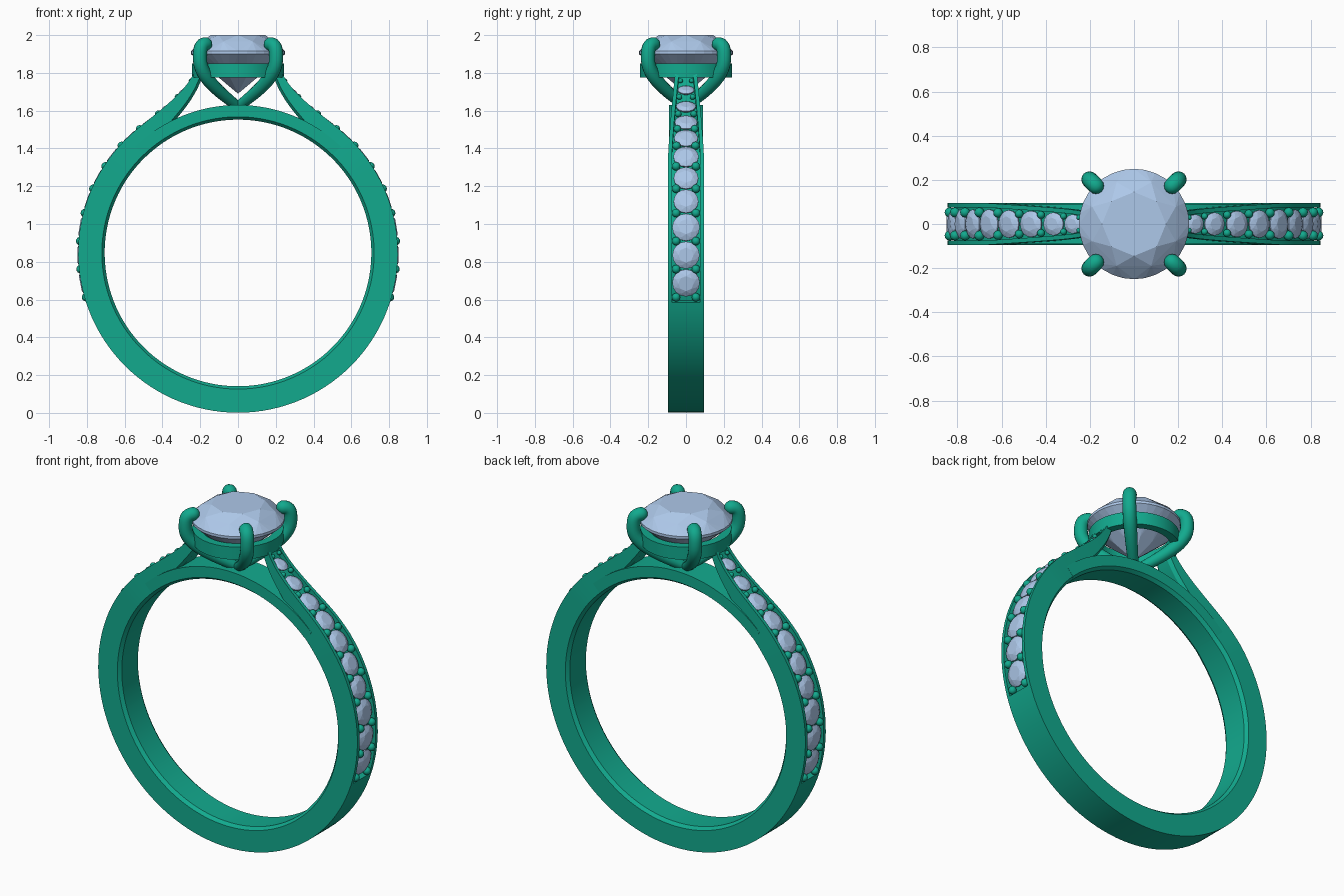
import bpy, bmesh
from math import sin, cos, pi, radians, sqrt
from mathutils import Vector, Matrix

if "Cube" in bpy.data.objects:
    bpy.data.objects.remove(bpy.data.objects["Cube"])

CZ, R_OUT, R_IN = 0.847, 0.846, 0.706


def material(name, color):
    m = bpy.data.materials.new(name)
    m.diffuse_color = color
    m.use_nodes = True
    m.node_tree.nodes["Principled BSDF"].inputs["Base Color"].default_value = m.diffuse_color
    return m


METAL = material("metal_green", (0.006, 0.40, 0.27, 1))
GEM = material("gem_blue", (0.42, 0.58, 0.82, 1))


def finish(name, bm, mat, smooth=True):
    bmesh.ops.remove_doubles(bm, verts=bm.verts, dist=1e-5)
    bmesh.ops.recalc_face_normals(bm, faces=bm.faces)
    me = bpy.data.meshes.new(name)
    bm.to_mesh(me)
    bm.free()
    me.materials.append(mat)
    ob = bpy.data.objects.new(name, me)
    bpy.context.collection.objects.link(ob)
    if smooth:
        bpy.ops.object.select_all(action='DESELECT')
        ob.select_set(True)
        bpy.context.view_layer.objects.active = ob
        bpy.ops.object.shade_smooth_by_angle(angle=radians(32))
    return ob


def loft(name, loops, closed=False, caps=(True, True), mat=METAL):
    bm = bmesh.new()
    rings = [[bm.verts.new(p) for p in lp] for lp in loops]
    n = len(rings[0])
    for i in range(len(rings) - (0 if closed else 1)):
        a, b = rings[i], rings[(i + 1) % len(rings)]
        for j in range(n):
            bm.faces.new((a[j], a[(j + 1) % n], b[(j + 1) % n], b[j]))
    if not closed:
        for ring, cap in zip((rings[0], rings[-1]), caps):
            if cap:
                bm.faces.new(ring)
    return finish(name, bm, mat)


def bezier(p, t):
    p = [Vector(q) for q in p]
    s = 1 - t
    return p[0]*s**3 + p[1]*3*s*s*t + p[2]*3*s*t*t + p[3]*t**3


def on_circle(r, deg):
    a = radians(deg)
    return Vector((r*cos(a), CZ + r*sin(a)))


def half_width(z):
    return 0.095 - 0.04 * max(0, (z - 1.35) / 0.47) ** 1.3


def section(i, o, w, depth):
    # band cross-section: softened inner edge, outer rails and channel floor
    n = (o - i).normalized()
    c, b, f = w - 0.02, i + n*0.015, o - n*depth
    half = [(w - 0.02, i), (w, b), (w, o), (c, o), (c, f)]
    pts = [(-y, p) for y, p in half] + half[::-1]
    return [(p.x, y, p.y) for y, p in pts]


# Shank: right half, from the bottom round and up into the raised shoulder
DEPTH, START = 0.03, -18
pairs = [(on_circle(R_IN, a), on_circle(R_OUT, a), 0) for a in range(-90, START + 1, 3)]
pairs += [(on_circle(R_IN, a), on_circle(R_OUT, a), DEPTH) for a in [START] + list(range(-16, 50, 3))]
in_curve = [on_circle(R_IN, 50), (0.36, 1.54), (0.24, 1.62), (0.185, 1.79)]
out_curve = [on_circle(R_OUT, 50), (0.40, 1.614), (0.27, 1.70), (0.222, 1.825)]
pairs += [(bezier(in_curve, k/18), bezier(out_curve, k/18), DEPTH) for k in range(19)]
shank = loft("shank", [section(i, o, half_width(o.y), d) for i, o, d in pairs], caps=(False, True))
mirror = shank.modifiers.new("mirror", 'MIRROR')
mirror.use_axis[0] = True

# Bridge closing the finger hole under the head
loft("bridge", [section(on_circle(R_IN - 0.0005, a), on_circle(0.783, a), 0.09, 0)
                for a in range(46, 135, 2)])

# Gallery ring under the centre stone
profile = [(0.243, 1.775), (0.243, 1.85), (0.197, 1.85), (0.197, 1.775)]
loft("gallery_ring", [[(r*cos(k*pi/32), r*sin(k*pi/32), z) for r, z in profile]
                      for k in range(64)], closed=True)

# Four prongs, rising from the bridge and curling over the girdle
leg = [(0, 1.62), (0.08, 1.67), (0.28, 1.76), (0.285, 1.87)]
hook = [(0.285, 1.87), (0.287, 1.925), (0.28, 1.95), (0.245, 1.952)]
path = [bezier(leg, k/14) for k in range(14)] + [bezier(hook, k/8) for k in range(9)]
for q in range(4):
    turn = Matrix.Rotation(pi/4 + q*pi/2, 3, 'Z')
    tube = []
    for k, p in enumerate(path):
        t = (path[min(k + 1, len(path) - 1)] - path[max(k - 1, 0)]).normalized()
        tube.append((p, t, 0.026 + 0.011 * min(1, k/10)))
    p, t, r = tube[-1]
    tube += [(p + t*r*sin(a), t, r*cos(a)) for a in (0.4, 0.8, 1.15, 1.45)]
    loops = []
    for p, t, r in tube:
        ring = []
        for j in range(16):
            a = j*pi/8
            ring.append(turn @ Vector((p.x - t.y*r*cos(a), r*sin(a), p.y + t.x*r*cos(a))))
        loops.append(ring)
    loft(f"prong_{q + 1}", loops)


def gem(name, levels, matrix):
    # faceted stone: convex hull of point rings (radius, height, count, half turn)
    bm = bmesh.new()
    for r, z, n, off in levels:
        for k in range(n):
            a = 2*pi*(k + off)/n
            bm.verts.new((r*cos(a), r*sin(a), z))
    bmesh.ops.convex_hull(bm, input=bm.verts)
    loose = [v for v in bm.verts if not v.link_faces]
    bmesh.ops.delete(bm, geom=loose, context='VERTS')
    bmesh.ops.transform(bm, matrix=matrix, verts=bm.verts)
    return finish(name, bm, GEM, smooth=False)


# Centre stone
gem("centre_stone", [(0.145, 0.10, 8, 0), (0.205, 0.066, 8, 0.5), (0.25, 0.015, 32, 0),
                     (0.25, 0.0, 32, 0), (0.11, -0.125, 8, 0.5), (0.0, -0.21, 1, 0)],
    Matrix.Translation((0, 0, 1.90)))

# Shoulder stones and beads set along the channel, located by height
outer = [(o, (o - i).normalized()) for i, o, d in pairs]


def channel_point(z):
    for (a, na), (b, nb) in zip(outer, outer[1:]):
        if a.y <= z <= b.y and b.y > a.y:
            f = (z - a.y) / (b.y - a.y)
            return a.lerp(b, f), na.lerp(nb, f).normalized()


bead_z = [0.61, 0.76, 0.91, 1.06, 1.19, 1.31, 1.42, 1.51, 1.59, 1.68, 1.765]
for side, label in ((1, "right"), (-1, "left")):
    for k, (z0, z1) in enumerate(zip(bead_z, bead_z[1:])):
        p, n = channel_point((z0 + z1) / 2)
        r = min((channel_point(z1)[0] - channel_point(z0)[0]).length / 2 - 0.003,
                half_width(p.y) - 0.022)
        p = p - n*0.016
        normal = Vector((side*n.x, 0, n.y))
        mat = Matrix.Translation((side*p.x, 0, p.y)) @ normal.to_track_quat('Z', 'Y').to_matrix().to_4x4()
        gem(f"{label}_stone_{k + 1}",
            [(r*0.55, r*0.28, 8, 0), (r*0.8, r*0.17, 8, 0.5), (r, 0.003, 16, 0),
             (r, -0.003, 16, 0), (0, -r*0.75, 1, 0)], mat)
    bm = bmesh.new()
    for z in bead_z:
        p, n = channel_point(z)
        p = p - n*0.008
        w = half_width(p.y) - 0.02
        for y in (-0.7*w, 0.7*w):
            bmesh.ops.create_uvsphere(bm, u_segments=12, v_segments=8, radius=0.3*w,
                                      matrix=Matrix.Translation((side*p.x, y, p.y)))
    finish(f"{label}_beads", bm, METAL)
